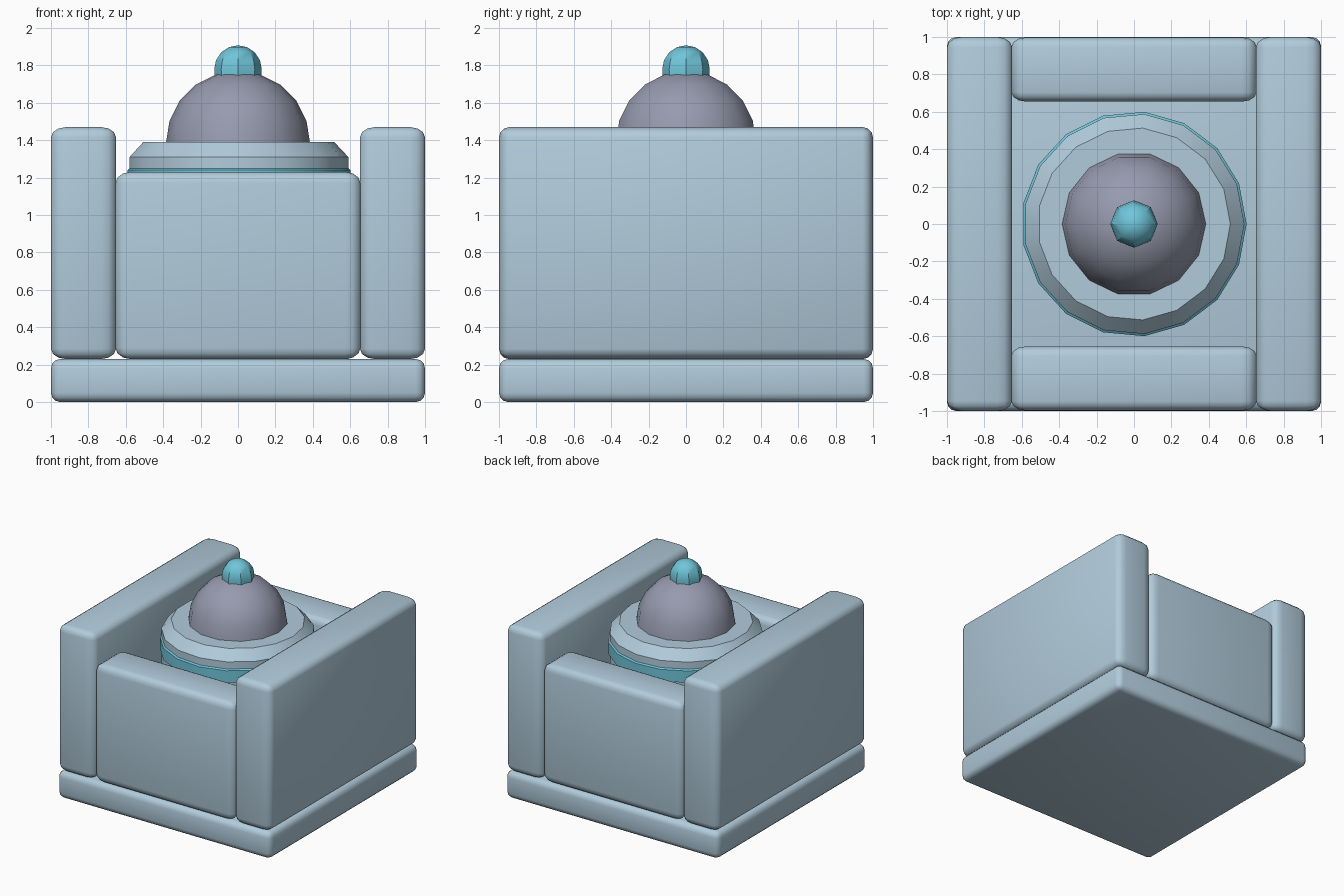
import bpy, bmesh, math

if "Cube" in bpy.data.objects:
    bpy.data.objects.remove(bpy.data.objects["Cube"])


def material(name, rgb):
    m = bpy.data.materials.new(name)
    m.diffuse_color = (*rgb, 1)
    m.use_nodes = True
    m.node_tree.nodes["Principled BSDF"].inputs["Base Color"].default_value = m.diffuse_color
    return m


PALE = material("pale_blue_grey", (0.44, 0.60, 0.71))
TEAL = material("teal", (0.16, 0.56, 0.70))
SLATE = material("slate_purple", (0.31, 0.325, 0.425))


def finish(name, bm, mat):
    bmesh.ops.recalc_face_normals(bm, faces=bm.faces)
    mesh = bpy.data.meshes.new(name)
    bm.to_mesh(mesh)
    bm.free()
    mesh.materials.append(mat)
    ob = bpy.data.objects.new(name, mesh)
    bpy.context.collection.objects.link(ob)
    bpy.ops.object.select_all(action='DESELECT')
    ob.select_set(True)
    bpy.context.view_layer.objects.active = ob
    bpy.ops.object.shade_smooth_by_angle(angle=math.radians(35))
    return ob


def rounded_block(name, lo, hi, soft, mat=PALE):
    """Box from lo to hi; soft is the edge rounding along each axis."""
    bm = bmesh.new()
    bmesh.ops.create_cube(bm, size=1)
    # bevel in rounding units, then scale back to real size
    bmesh.ops.scale(bm, verts=bm.verts,
                    vec=[(h - l) / s for l, h, s in zip(lo, hi, soft)])
    bmesh.ops.bevel(bm, geom=bm.edges[:], offset=1, segments=3,
                    profile=0.5, affect='EDGES')
    bmesh.ops.scale(bm, verts=bm.verts, vec=soft)
    bmesh.ops.translate(bm, verts=bm.verts,
                        vec=[(l + h) / 2 for l, h in zip(lo, hi)])
    return finish(name, bm, mat)


def lathe(name, profile, sides, mat):
    """Closed turned solid from (radius, z) points, first vertex on +x."""
    bm = bmesh.new()
    rings = []
    for r, z in profile:
        n = sides if r > 1e-5 else 1
        rings.append([bm.verts.new((r * math.cos(2 * math.pi * i / sides),
                                    r * math.sin(2 * math.pi * i / sides), z))
                      for i in range(n)])
    for a, b in zip(rings, rings[1:]):
        for i in range(sides):
            j = (i + 1) % sides
            if len(b) == 1:
                bm.faces.new((a[i], a[j], b[0]))
            else:
                bm.faces.new((a[i], a[j], b[j], b[i]))
    bm.faces.new(rings[0][::-1])
    if len(rings[-1]) > 1:
        bm.faces.new(rings[-1])
    return finish(name, bm, mat)


def dome_profile(radius, z, steps):
    pts = [(radius * math.cos(math.pi / 2 * i / steps),
            z + radius * math.sin(math.pi / 2 * i / steps)) for i in range(steps)]
    return pts + [(0, z + radius)]


# Base slab
rounded_block("base_slab", (-1, -1, 0), (1, 1, 0.23), (0.05, 0.05, 0.05))

# Tall side walls and lower front and back walls
for side, x in (("left", -0.826), ("right", 0.826)):
    rounded_block(side + "_wall", (x - 0.174, -1, 0.23), (x + 0.174, 1, 1.47),
                  (0.08, 0.055, 0.055))
for side, y in (("front", -0.826), ("back", 0.826)):
    rounded_block(side + "_wall", (-0.655, y - 0.172, 0.23), (0.655, y + 0.172, 1.23),
                  (0.08, 0.05, 0.06))

# Round pedestal with chamfered rim, and the coloured band around it
lathe("pedestal", [(0.59, 0.22), (0.59, 1.31), (0.515, 1.39)], 17, PALE)
lathe("pedestal_band", [(0.602, 1.14), (0.602, 1.24), (0.59, 1.25)], 17, TEAL)

# Dome and its top knob
lathe("dome", dome_profile(0.385, 1.385, 5), 14, SLATE)
lathe("knob", [(0.125, 1.735)] + dome_profile(0.127, 1.78, 4), 8, TEAL)
